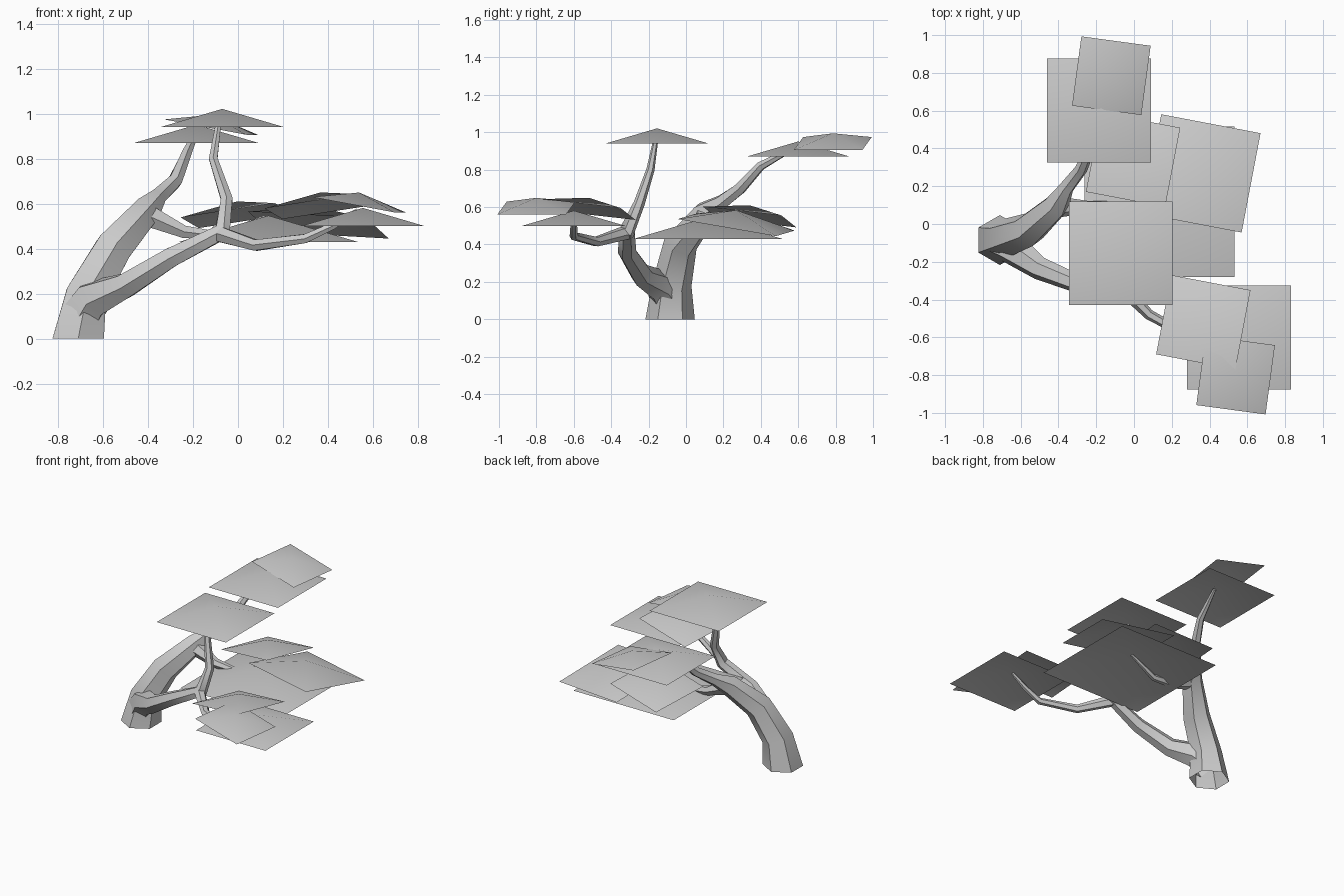
import bpy, bmesh, math
from mathutils import Vector, Matrix

cube = bpy.data.objects.get("Cube")
if cube:
    bpy.data.objects.remove(cube, do_unlink=True)

grey = bpy.data.materials.new("plain grey")
grey.use_nodes = True
grey.diffuse_color = (0.6, 0.6, 0.6, 1)
grey.node_tree.nodes["Principled BSDF"].inputs["Base Color"].default_value = (0.6, 0.6, 0.6, 1)


def finish(name, bm, angle):
    mesh = bpy.data.meshes.new(name)
    bm.to_mesh(mesh)
    bm.free()
    mesh.materials.append(grey)
    obj = bpy.data.objects.new(name, mesh)
    bpy.context.collection.objects.link(obj)
    bpy.ops.object.select_all(action="DESELECT")
    obj.select_set(True)
    bpy.context.view_layer.objects.active = obj
    bpy.ops.object.shade_smooth_by_angle(angle=math.radians(angle))
    return obj


def limb(name, path, sides=6, cap=True):
    """Tapered tube through (x, y, z, radius) points."""
    bm = bmesh.new()
    pts = [Vector(p[:3]) for p in path]
    rings = []
    for i, p in enumerate(pts):
        before = (p - pts[i - 1]).normalized() if i else Vector()
        after = (pts[i + 1] - p).normalized() if i < len(pts) - 1 else Vector()
        along = (before + after).normalized()
        if p.z == 0:
            along = Vector((0, 0, 1))      # foot sits flat on the ground
        side = (Vector((0, 1, 0)) - along * along.y).normalized()
        other = side.cross(along)
        ring = []
        for k in range(sides):
            a = math.tau * k / sides
            ring.append(bm.verts.new(p + path[i][3] * (math.cos(a) * side + math.sin(a) * other)))
        rings.append(ring)
    for low, high in zip(rings, rings[1:]):
        for k in range(sides):
            n = (k + 1) % sides
            bm.faces.new((low[k], high[k], high[n], low[n]))
    if cap:
        bm.faces.new(rings[-1])
    bmesh.ops.recalc_face_normals(bm, faces=bm.faces)
    return finish(name, bm, 50)


def leaf_pad(name, centre, size, yaw=0, slope_x=0, slope_y=0):
    """Open square sheet with a raised middle, tilted and turned."""
    bm = bmesh.new()
    turn = Matrix.Rotation(math.radians(yaw), 3, "Z")
    h = size / 2
    rim = []
    for x, y in ((-h, -h), (h, -h), (h, h), (-h, h)):
        rim.append(bm.verts.new(Vector(centre) + turn @ Vector((x, y, x * slope_x + y * slope_y))))
    peak = bm.verts.new(Vector(centre) + Vector((0, 0, size * 0.147)))
    for k in range(4):
        bm.faces.new((rim[k], rim[(k + 1) % 4], peak))
    return finish(name, bm, 45)


# Forked trunk, open at the foot
limb("trunk_back", [(-0.71, -0.085, 0, 0.132), (-0.675, -0.075, 0.19, 0.105),
                    (-0.555, -0.03, 0.40, 0.092), (-0.41, 0.10, 0.565, 0.07),
                    (-0.36, 0.19, 0.625, 0.042), (-0.28, 0.29, 0.70, 0.034),
                    (-0.23, 0.40, 0.82, 0.025), (-0.18, 0.60, 0.93, 0.012)])
limb("trunk_front", [(-0.70, -0.09, 0.10, 0.10), (-0.64, -0.13, 0.18, 0.09),
                     (-0.50, -0.235, 0.235, 0.062), (-0.30, -0.315, 0.36, 0.05),
                     (-0.07, -0.315, 0.475, 0.042), (-0.05, -0.25, 0.62, 0.03),
                     (-0.11, -0.19, 0.80, 0.022), (-0.085, -0.16, 0.97, 0.013)])

# Side branches
limb("inner_branch", [(-0.43, 0.09, 0.56, 0.06), (-0.24, 0.09, 0.475, 0.032),
                      (-0.08, 0.10, 0.455, 0.022), (0.12, 0.12, 0.54, 0.01)])
limb("front_branch", [(-0.10, -0.30, 0.47, 0.04), (0.08, -0.48, 0.415, 0.028),
                      (0.30, -0.60, 0.445, 0.023), (0.42, -0.60, 0.50, 0.018),
                      (0.53, -0.60, 0.57, 0.010)])

# Level leaf pads
leaf_pad("back_pad", (-0.185, 0.60, 0.87), 0.55)
leaf_pad("top_pad", (-0.07, -0.155, 0.94), 0.55)
leaf_pad("middle_pad", (0.135, 0.118, 0.43), 0.795)
leaf_pad("front_pad", (0.555, -0.60, 0.50), 0.55)

# Tilted leaf pads resting on them
for name, centre in (("back_upper_pad", (-0.12, 0.785, 0.94)), ("front_upper_pad", (0.538, -0.80, 0.595))):
    leaf_pad(name, centre, 0.37, -7.7, -0.185, 0)
for name, centre in (("middle_upper_pad", (-0.005, 0.34, 0.547)), ("front_inner_pad", (0.367, -0.52, 0.587))):
    leaf_pad(name, centre, 0.427, -10.8, 0.15, -0.11)
leaf_pad("middle_outer_pad", (0.357, 0.268, 0.505), 0.535, -10.8, -0.055, -0.17)
